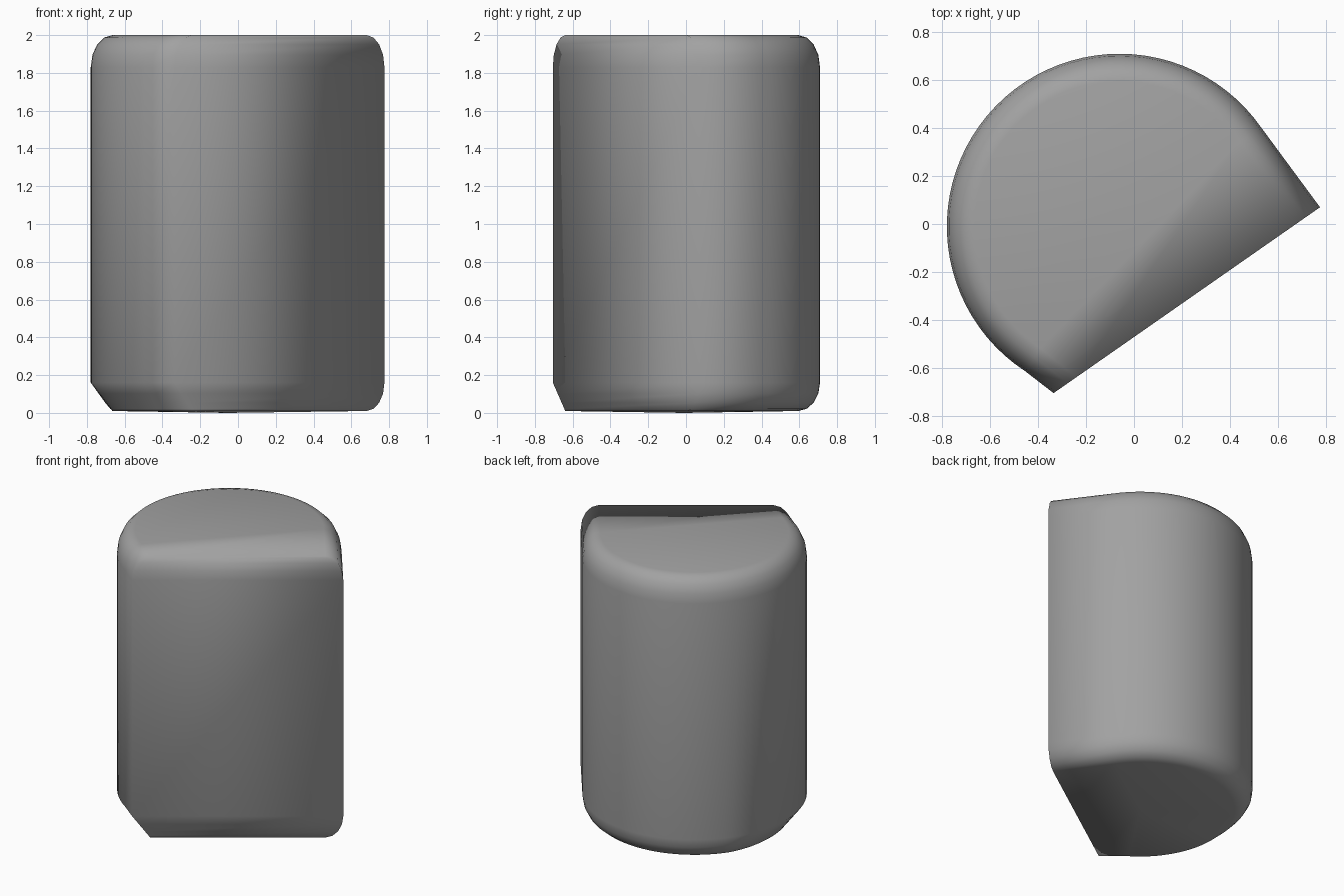
import bpy, bmesh, math
from mathutils import Matrix

if "Cube" in bpy.data.objects:
    bpy.data.objects.remove(bpy.data.objects["Cube"])

# D-shaped outline in local axes: flat side on y = 0, circle behind it
HALF, RAD, CX, CY = 0.677, 0.72, -0.054, 0.412
ARC_END, SEG = math.radians(202), 48
BEVEL_IN, BEVEL_UP, STEPS = 0.115, 0.17, 4


def outline(inset_at):
    """Outline moved in by inset_at(angle); the flat side stays in place."""
    pts = [(HALF - inset_at(0), 0.0)]
    for i in range(SEG + 1):
        a = ARC_END * i / SEG
        r = RAD - inset_at(a)
        pts.append((CX + r * math.cos(a), CY + r * math.sin(a)))
    pts.append((-HALF + inset_at(ARC_END), 0.0))
    return pts


def chamfer_weight(a):
    """0 on the rounded part of the lower rim, 1 on the straight-cut part."""
    return min(1, max(0, (math.degrees(a) - 110) / 35))


bm = bmesh.new()
rings = []


def add_ring(z, inset_at):
    rings.append([bm.verts.new((x, y, z)) for x, y in outline(inset_at)])


# lower rim, turning from rounded to straight chamfer
for i in range(STEPS + 1):
    t = 1 - math.cos(i / STEPS * math.pi / 2)
    curved = 1 - math.sqrt(max(0, 1 - (1 - t) ** 2))

    def lower_inset(a):
        w = chamfer_weight(a)
        return BEVEL_IN * ((1 - w) * curved + w * (1 - t))
    add_ring(0.01 + (BEVEL_UP - 0.02) * t, lower_inset)

# upper rim, rounded
for i in range(STEPS + 1):
    ang = i / STEPS * math.pi / 2
    d = BEVEL_IN * (1 - math.cos(ang))
    add_ring(2 - BEVEL_UP + BEVEL_UP * math.sin(ang), lambda a: d)

# walls
n = len(rings[0])
for low, high in zip(rings, rings[1:]):
    for j in range(n):
        k = (j + 1) % n
        bm.faces.new((low[j], low[k], high[k], high[j]))

# top cap and very slightly domed base
bm.faces.new(rings[-1])
base = bm.verts.new((CX, CY, 0))
for j in range(n):
    bm.faces.new((rings[0][(j + 1) % n], rings[0][j], base))

# turn the flat side toward the front right
bm.transform(Matrix.Translation((0.22, -0.3175, 0)) @
             Matrix.Rotation(math.radians(34.9), 4, 'Z'))
bmesh.ops.recalc_face_normals(bm, faces=bm.faces)
mesh = bpy.data.meshes.new("rounded_half_block")
bm.to_mesh(mesh)
bm.free()

# smooth all over, in dark grey
mesh.shade_smooth()
grey = bpy.data.materials.new("dark_grey")
grey.diffuse_color = (0.36, 0.36, 0.36, 1)
grey.use_nodes = True
grey.node_tree.nodes["Principled BSDF"].inputs["Base Color"].default_value = grey.diffuse_color
mesh.materials.append(grey)
block = bpy.data.objects.new("rounded_half_block", mesh)
bpy.context.collection.objects.link(block)
